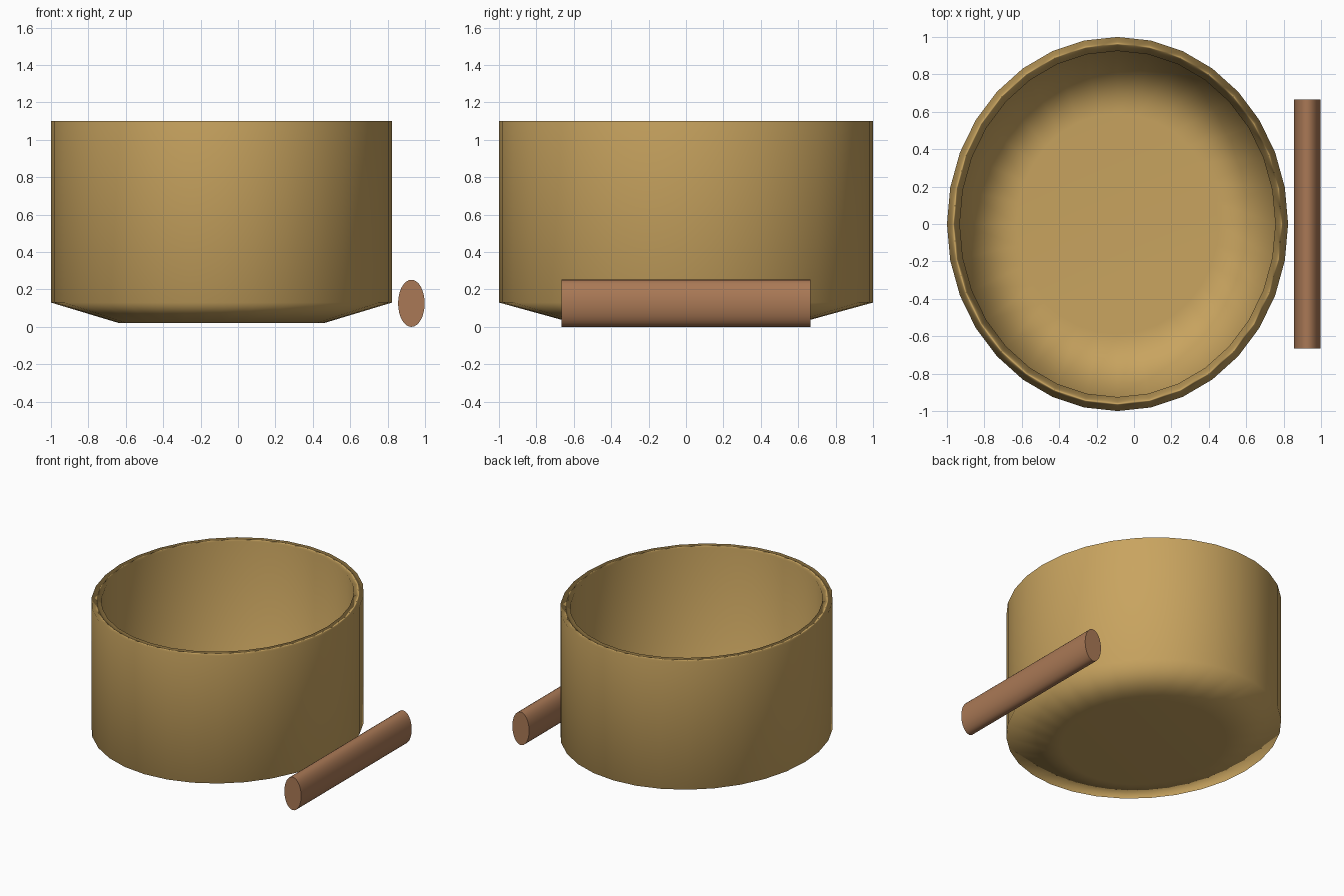
import bpy, bmesh, math

if "Cube" in bpy.data.objects:
    bpy.data.objects.remove(bpy.data.objects["Cube"])

SEGMENTS = 32


def material(name, rgb):
    m = bpy.data.materials.new(name)
    m.diffuse_color = (*rgb, 1)
    m.use_nodes = True
    m.node_tree.nodes["Principled BSDF"].inputs["Base Color"].default_value = m.diffuse_color
    return m


def lathe(bm, profile, rx, ry, cx):
    """Revolve (radius, z) points into an oval shell, closing both ends."""
    rings = []
    for r, z in profile:
        angles = [2 * math.pi * i / SEGMENTS for i in range(SEGMENTS)]
        rings.append([bm.verts.new((cx + rx * r * math.cos(a), ry * r * math.sin(a), z))
                      for a in angles])
    for lower, upper in zip(rings, rings[1:]):
        for i in range(SEGMENTS):
            j = (i + 1) % SEGMENTS
            bm.faces.new((lower[i], lower[j], upper[j], upper[i]))
    bm.faces.new(rings[0][::-1])
    bm.faces.new(rings[-1])


def finish(name, bm, mat):
    bmesh.ops.recalc_face_normals(bm, faces=bm.faces)
    mesh = bpy.data.meshes.new(name)
    bm.to_mesh(mesh)
    bm.free()
    mesh.materials.append(mat)
    obj = bpy.data.objects.new(name, mesh)
    bpy.context.collection.objects.link(obj)
    for p in mesh.polygons:
        p.use_smooth = True
    return obj


tan = material("tan", (0.58, 0.37, 0.115))
brown = material("brown", (0.40, 0.19, 0.092))

# Bowl: even-walled tub with chamfered base and flat rim
profile = [(0.60, 0.02), (1.0, 0.13), (1.0, 1.10),
           (0.925, 1.10), (0.925, 0.19), (0.59, 0.10)]
bm = bmesh.new()
lathe(bm, profile, 0.912, 1.0, -0.088)
bowl = finish("bowl", bm, tan)
weighted = bowl.modifiers.new("soft_shading", 'WEIGHTED_NORMAL')
weighted.mode = 'FACE_AREA'

# Stick: oval rod lying along y beside the bowl
bm = bmesh.new()
bmesh.ops.create_cone(bm, cap_ends=True, segments=SEGMENTS,
                      radius1=1, radius2=1, depth=2)
for v in bm.verts:
    x, y, z = v.co
    v.co = (0.927 + 0.071 * x, 0.665 * z, 0.126 + 0.126 * y)
stick = finish("stick", bm, brown)
bpy.context.view_layer.objects.active = stick
stick.select_set(True)
bpy.ops.object.shade_smooth_by_angle(angle=math.radians(40))
